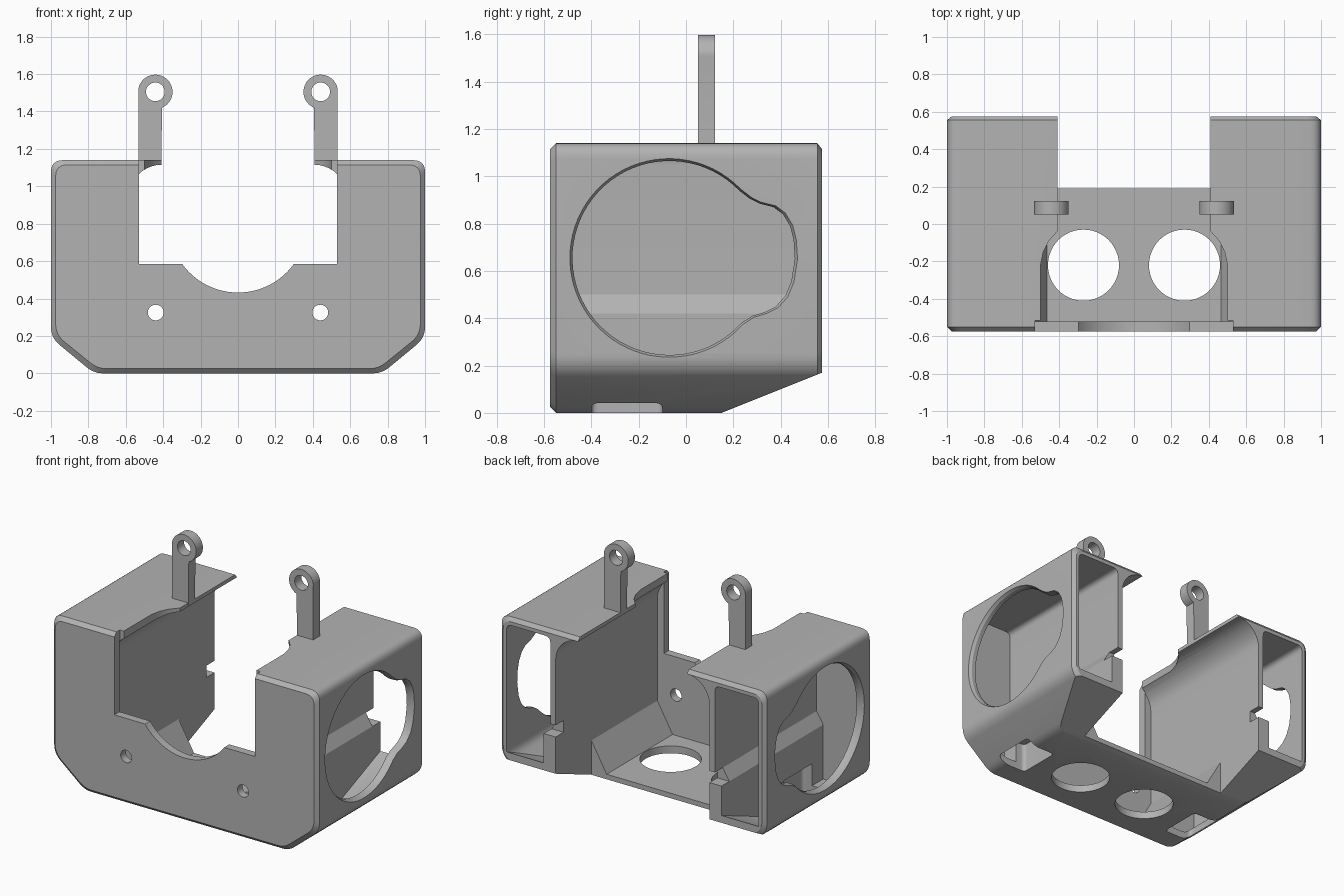
import bpy, bmesh
from math import sin, cos, pi, radians
from mathutils import Vector

cube = bpy.data.objects.get("Cube")
if cube:
    bpy.data.objects.remove(cube, do_unlink=True)

grey = bpy.data.materials.new("plain_grey")
grey.use_nodes = True
colour = (0.45, 0.45, 0.45, 1)
grey.diffuse_color = colour
grey.node_tree.nodes["Principled BSDF"].inputs["Base Color"].default_value = colour


def place(axis, p, q, d):
    """Point from profile coordinates p, q and depth d along an axis."""
    return {"x": (d, p, q), "y": (p, d, q), "z": (p, q, d)}[axis]


def loft(name, axis, rings):
    """Solid through a list of (depth, profile) sections."""
    bm = bmesh.new()
    loops = [[bm.verts.new(place(axis, p, q, d)) for p, q in pts] for d, pts in rings]
    n = len(loops[0])
    for a, b in zip(loops, loops[1:]):
        for i in range(n):
            j = (i + 1) % n
            bm.faces.new((a[i], a[j], b[j], b[i]))
    bm.faces.new(loops[0][::-1])
    bm.faces.new(loops[-1])
    bmesh.ops.recalc_face_normals(bm, faces=bm.faces)
    mesh = bpy.data.meshes.new(name)
    bm.to_mesh(mesh)
    bm.free()
    mesh.materials.append(grey)
    ob = bpy.data.objects.new(name, mesh)
    bpy.context.collection.objects.link(ob)
    return ob


def prism(name, axis, pts, a, b):
    return loft(name, axis, [(a, pts), (b, pts)])


def box(name, x0, x1, y0, y1, z0, z1):
    return prism(name, "z", [(x0, y0), (x1, y0), (x1, y1), (x0, y1)], z0, z1)


def arc(cx, cy, r, start, end, n):
    angles = [radians(start + (end - start) * i / n) for i in range(n + 1)]
    return [(cx + r * cos(a), cy + r * sin(a)) for a in angles]


def circle(cx, cy, r, n=48):
    return arc(cx, cy, r, 0, 360, n)[:-1]


def rounded(corners, n=6):
    """Round each (p, q, tangent length) corner."""
    out = []
    for i, (p, q, t) in enumerate(corners):
        c = Vector((p, q))
        if not t:
            out.append((p, q))
            continue
        ends = [Vector(corners[k][:2]) for k in (i - 1, (i + 1) % len(corners))]
        a, b = [c + (e - c).normalized() * t for e in ends]
        for k in range(n + 1):
            s = k / n
            out.append(tuple(a * (1 - s) ** 2 + c * 2 * s * (1 - s) + b * s * s))
    return out


def mirrored(half):
    return half + [(-p, q) for p, q in reversed(half)]


def flip(pts, side):
    return [(side * p, q) for p, q in pts]


def combine(target, other, operation="DIFFERENCE"):
    mod = target.modifiers.new("combine", "BOOLEAN")
    mod.operation, mod.solver, mod.object = operation, "EXACT", other
    bpy.context.view_layer.objects.active = target
    bpy.ops.object.modifier_apply(modifier=mod.name)
    bpy.data.objects.remove(other, do_unlink=True)


def slope_wedge(lift):
    """Wedge that trims the rising rear underside."""
    return prism("slope_cutter", "x", [(0.15, lift), (0.7, 0.22 + lift), (0.7, -0.5),
                                       (-0.4, -0.5), (-0.4, lift - 0.22)], -1.5, 1.5)


# Outer shell with chamfered front and back rims
outline = rounded([(-0.77, 0, 0.05), (0.77, 0, 0.05), (1, 0.19, 0.06), (1, 1.14, 0.065),
                   (-1, 1.14, 0.065), (-1, 0.19, 0.06)])
inset = [(p * 0.975, 0.57 + (q - 0.57) * 0.956) for p, q in outline]
body = loft("housing", "y", [(-0.575, inset), (-0.55, outline), (0.555, outline), (0.575, inset)])
combine(body, slope_wedge(0))

# Central channel with curved shoulders under the top flanges
channel = [(0.465, 0.05), (0.58, 0.25)] + arc(0.41, 0.945, 0.17, 0, 90, 10) + [(0.41, 1.4)]
combine(body, prism("channel_cutter", "y", mirrored(channel), -0.52, 0.8))
combine(body, box("rear_floor_cutter", -0.58, 0.58, 0.19, 0.8, -0.2, 0.3))

# Widened gap between the top flanges towards the front
gap = [(0.50, -0.52), (0.50, -0.22), (0.485, -0.15), (0.455, -0.09), (0.41, -0.04), (0.40, 0.0)]
combine(body, prism("flange_cutter", "z", mirrored(gap), 0.8, 1.4))

# Front plate opening with a circular dip, and screw holes
opening = [(0.53, 1.4), (0.53, 0.585)] + arc(0, 0.80, 0.368, -36, -90, 14)[:-1]
opening = opening + [(0, 0.432)] + [(-p, q) for p, q in reversed(opening)]
combine(body, prism("opening_cutter", "y", opening, -0.8, -0.515))
for side in (-1, 1):
    combine(body, prism("screw_cutter", "y", circle(side * 0.44, 0.325, 0.042, 24), -0.8, -0.4))
    combine(body, prism("floor_hole_cutter", "z", circle(side * 0.27, -0.22, 0.19), -0.3, 0.3))

# Side bays: open at the back, with a stepped inner wall
bay = rounded([(0.62, 1.09, 0.04), (0.62, 0.5, 0), (0.67, 0.42, 0), (0.67, 0.05, 0),
               (0.77, 0.05, 0.03), (0.95, 0.2, 0.04), (0.95, 1.09, 0.04)])

# Side window: large circle with a smaller lobe towards the back
window = arc(-0.07, 0.655, 0.41, 44, 318, 56) + [
    (0.28, 0.41), (0.33, 0.425), (0.38, 0.45), (0.42, 0.495), (0.445, 0.555), (0.46, 0.65),
    (0.455, 0.73), (0.44, 0.79), (0.41, 0.84), (0.37, 0.87), (0.31, 0.885), (0.27, 0.905)]
flared = [(-0.02 + (p + 0.02) * 1.03, 0.655 + (q - 0.655) * 1.03) for p, q in window]

for side in (-1, 1):
    pocket = prism("bay_cutter", "y", flip(bay, side), -0.52, 0.8)
    combine(pocket, slope_wedge(0.05))
    combine(body, pocket)
    combine(body, loft("window_cutter", "x", [(side * 0.8, window), (side * 0.98, window),
                                              (side * 1.005, flared)]))
    # Cable notch at the rear end of the inner wall
    x0, x1 = sorted((side * 0.5, side * 0.75))
    combine(body, box("notch_cutter", x0, x1, 0.49, 0.8, 0.42, 0.5))
    # Vent slot in the underside
    slot = rounded([(0.60, -0.4, 0.03), (0.82, -0.4, 0.03), (0.82, -0.1, 0.03), (0.60, -0.1, 0.03)])
    combine(body, prism("vent_cutter", "z", flip(slot, side), -0.2, 0.2))

# Upright lugs with eyelets
lugs = []
for side, label in ((1, "left"), (-1, "right")):
    post = [(0.41, 1.125), (0.532, 1.125), (0.532, 1.505)]
    eyelet = arc(0.442, 1.505, 0.092, 0, 247, 36)
    lug = prism(label + "_lug", "y", flip(post + eyelet[1:], side), 0.05, 0.122)
    combine(lug, prism("eyelet_cutter", "y", circle(side * 0.442, 1.505, 0.05, 32), -0.2, 0.4))
    lugs.append(lug)

# Smooth the rounded surfaces, keep hard edges
bpy.ops.object.select_all(action="DESELECT")
for ob in [body] + lugs:
    ob.select_set(True)
bpy.context.view_layer.objects.active = body
bpy.ops.object.shade_smooth_by_angle(angle=radians(25))
